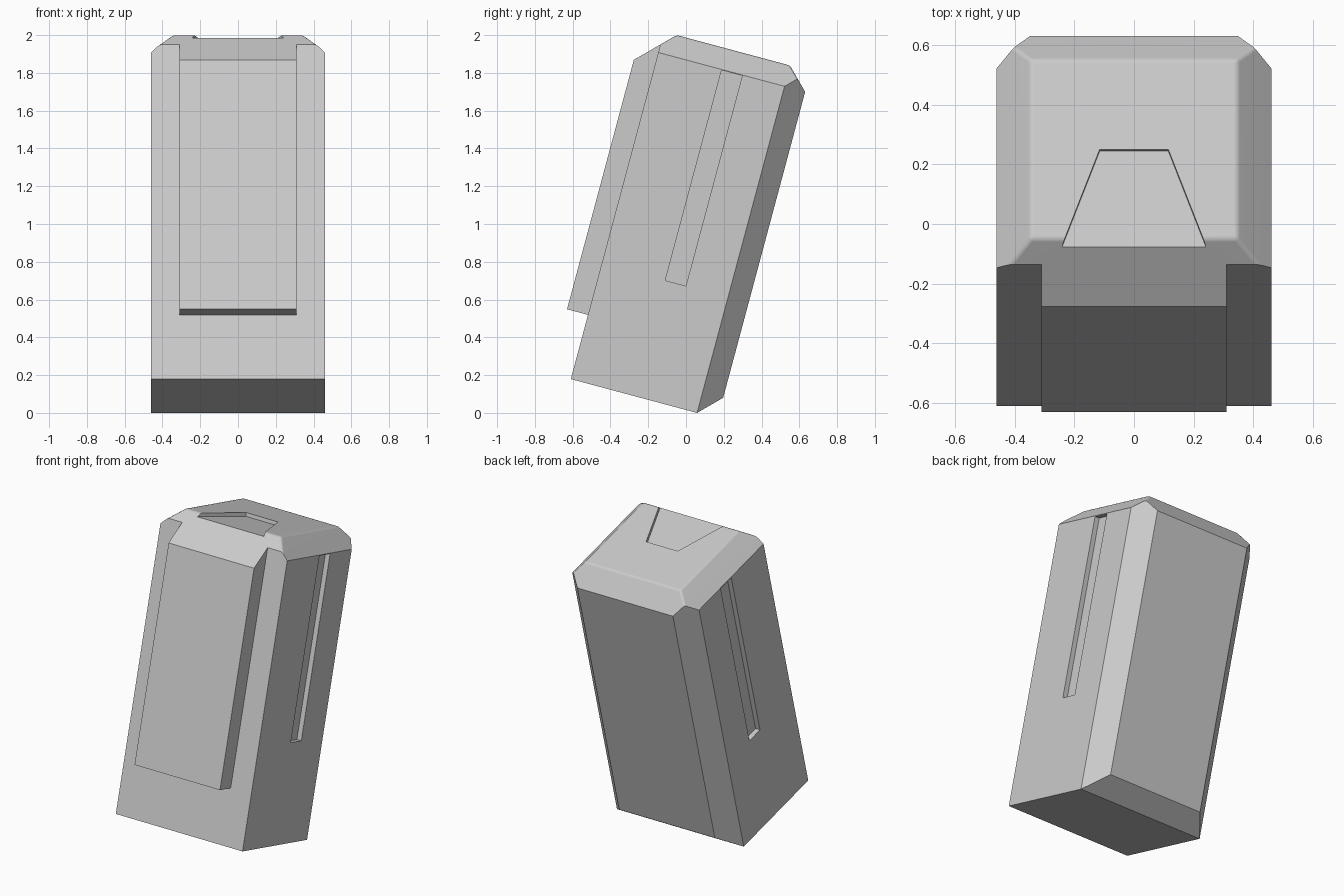
import bpy
import bmesh
import math
from mathutils import Vector

default = bpy.data.objects.get("Cube")
if default:
    bpy.data.objects.remove(default, do_unlink=True)

W, FRONT, BACK, TOP = 0.46, -0.115, 0.805, 1.904   # upright block before tilting

grey = bpy.data.materials.new("light_grey")
grey.use_nodes = True
colour = (0.6, 0.6, 0.6, 1)
grey.diffuse_color = colour
grey.node_tree.nodes["Principled BSDF"].inputs["Base Color"].default_value = colour


def make_object(name, bm):
    bmesh.ops.recalc_face_normals(bm, faces=bm.faces[:])
    mesh = bpy.data.meshes.new(name)
    bm.to_mesh(mesh)
    bm.free()
    mesh.materials.append(grey)
    obj = bpy.data.objects.new(name, mesh)
    bpy.context.collection.objects.link(obj)
    return obj


def prism(outline, z0, z1):
    """Extrude an xy outline from z0 to z1."""
    bm = bmesh.new()
    face = bm.faces.new([bm.verts.new((x, y, z0)) for x, y in outline])
    grown = bmesh.ops.extrude_face_region(bm, geom=[face])["geom"]
    for v in grown:
        if isinstance(v, bmesh.types.BMVert):
            v.co.z = z1
    return bm


def box(x0, x1, y0, y1, z0, z1):
    return prism([(x0, y0), (x1, y0), (x1, y1), (x0, y1)], z0, z1)


def chamfer(bm, point, normal):
    """Slice off everything beyond a plane and cap the cut."""
    cut = bmesh.ops.bisect_plane(bm, geom=bm.verts[:] + bm.edges[:] + bm.faces[:],
                                 dist=1e-5, plane_co=point,
                                 plane_no=Vector(normal).normalized(), clear_outer=True)
    edges = [e for e in cut["geom_cut"] if isinstance(e, bmesh.types.BMEdge)]
    bmesh.ops.edgeloop_fill(bm, edges=edges)


# Main block with wide 45 degree chamfers
bm = box(-W, W, FRONT, BACK, 0, TOP)
for s in (-1, 1):
    chamfer(bm, (s * W, 0, 1.79), (s, 0, 1))        # top side
    chamfer(bm, (s * W, 0.692, 0), (s, 1, 0))       # rear upright
chamfer(bm, (0, BACK, 1.79), (0, 1, 1))             # top rear
chamfer(bm, (0, 0.07, TOP), (0, -1, 1))             # top front
chamfer(bm, (0, 0.692, 0), (0, 1, -1))              # bottom rear

# Softly rounded edges around the top
bmesh.ops.recalc_face_normals(bm, faces=bm.faces[:])
soft = [e for e in bm.edges if any(v.co.z > TOP - 0.003 for v in e.verts)]
bmesh.ops.bevel(bm, geom=soft, offset=0.012, segments=2, profile=0.5, affect='EDGES')
body = make_object("tilted_block", bm)

# Cutters: space around the front panel, side grooves, top recess
cutters = [box(-1, 1, -1, 0, -1, 0.352)]
for s in (-1, 1):
    cutters.append(box(*sorted((s * 0.31, s)), -1, 0, -1, 3))
    cutters.append(box(*sorted((s * (W - 0.032), s)), 0.348, 0.461, 0.634, 1.786))
cutters.append(prism([(-0.278, -0.05), (0.278, -0.05), (0.115, 0.38), (-0.115, 0.38)],
                     TOP - 0.023, TOP + 0.2))

bpy.context.view_layer.objects.active = body
for i, cutter_bm in enumerate(cutters):
    cutter = make_object(f"cutter_{i}", cutter_bm)
    cutter.hide_render = True
    mod = body.modifiers.new("cut", 'BOOLEAN')
    mod.operation = 'DIFFERENCE'
    mod.solver = 'EXACT'
    mod.object = cutter
    bpy.ops.object.modifier_apply(modifier=mod.name)
    bpy.data.objects.remove(cutter, do_unlink=True)

# Shading, then lean the block backwards
for other in bpy.context.selected_objects:
    other.select_set(False)
body.select_set(True)
bpy.ops.object.shade_smooth_by_angle(angle=math.radians(30))
weighted = body.modifiers.new("weighted_normals", 'WEIGHTED_NORMAL')
weighted.keep_sharp = True
body.rotation_euler.x = math.radians(-15)
body.location = (0, -0.61, 0.179)
